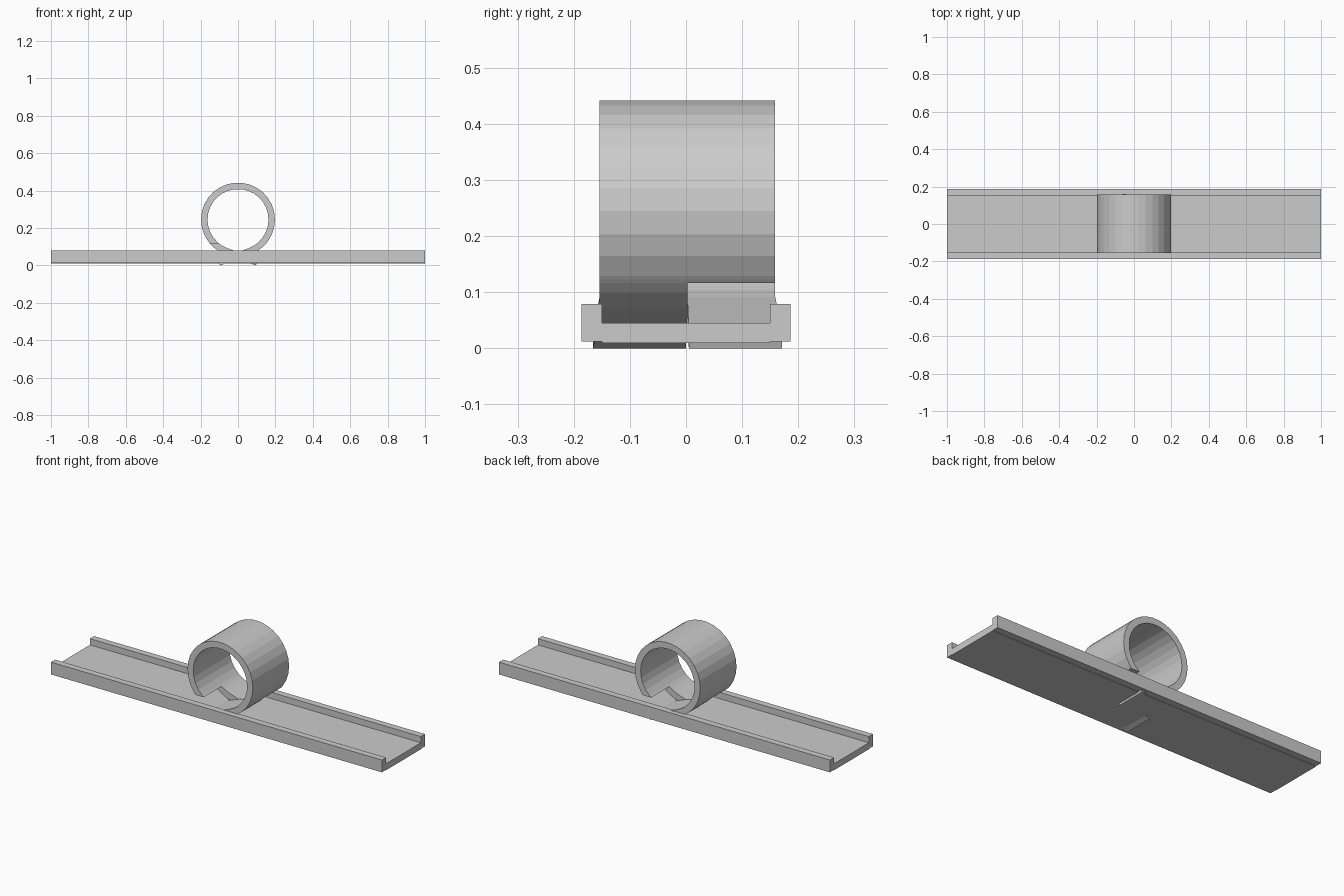
import bpy, bmesh
from math import sin, cos, asin, radians, degrees

if "Cube" in bpy.data.objects:
    bpy.data.objects.remove(bpy.data.objects["Cube"])


def finish(name, bm):
    bmesh.ops.recalc_face_normals(bm, faces=bm.faces[:])
    mesh = bpy.data.meshes.new(name)
    bm.to_mesh(mesh)
    bm.free()
    obj = bpy.data.objects.new(name, mesh)
    bpy.context.collection.objects.link(obj)
    return obj


# Shallow channel: half profile mirrored across y, extruded along x
half = [(0.15, 0.0095), (0.15, 0.0118), (0.186, 0.0118), (0.186, 0.079),
        (0.15, 0.079), (0.15, 0.045)]
profile = half + [(-y, z) for y, z in reversed(half)]
bm = bmesh.new()
face = bm.faces.new([bm.verts.new((-1, y, z)) for y, z in profile])
ext = bmesh.ops.extrude_face_region(bm, geom=[face])
bmesh.ops.translate(bm, vec=(2, 0, 0),
                    verts=[v for v in ext["geom"] if isinstance(v, bmesh.types.BMVert)])
finish("channel_rail", bm)

# Spring ring: two strips joined over the top, their tails crossing below the rail
CZ, R_OUT, R_IN = 0.245, 0.1975, 0.163
CUT_Z, Y_FRONT, Y_MID = 0.116, -0.154, 0.0025


def polar(r, deg):
    return (r * cos(radians(deg)), CZ + r * sin(radians(deg)))


cut_out = degrees(asin((CUT_Z - CZ) / R_OUT))
cut_in = degrees(asin((CUT_Z - CZ) / R_IN))
right = [((cut_out - 36) / 2, -48), (cut_out, cut_in)]
angles = [(180 - a, 180 - b) for a, b in reversed(right)]
angles += [(a, a) for a in range(216, -37, -12)] + right
n_arc = len(angles)
angles += [(-48, -55), (-60, -60), (-70, -70)]
stations = [(polar(R_OUT, a), polar(R_IN, b), Y_FRONT, Y_MID) for a, b in angles]

# straight tail leaves the ring as a tangent and drops to the ground
ox, oz = stations[-1][0]
ix, iz = stations[-1][1]
run = oz / sin(radians(20))
dx, dz = -run * cos(radians(20)), -oz
stations.append(((ox + dx, 0.0), (ix + dx, iz + dz), -0.166, 0.0))

bm = bmesh.new()
verts, quads = {}, {}


def vert(p):
    key = tuple(round(c, 4) for c in p)
    if key not in verts:
        verts[key] = bm.verts.new(p)
    return verts[key]


def corners(station, turned):
    o, i, y0, y1 = station
    pts = [(o[0], y0, o[1]), (i[0], y0, i[1]), (i[0], y1, i[1]), (o[0], y1, o[1])]
    if turned:
        pts = [(-x, 2 * Y_MID - y, z) for x, y, z in pts]
    return [vert(p) for p in pts]


def toggle(quad):
    key = frozenset(quad)
    if key in quads:
        del quads[key]
    else:
        quads[key] = quad


# each cell adds its six sides; sides shared by two cells cancel out
for turned in (False, True):
    for s, t in zip(stations, stations[1:]):
        a, b = corners(s, turned), corners(t, turned)
        toggle(a)
        toggle(b)
        for k in range(4):
            j = (k + 1) % 4
            toggle([a[k], a[j], b[j], b[k]])
for quad in quads.values():
    bm.faces.new(quad)
finish("spring_ring", bm)
